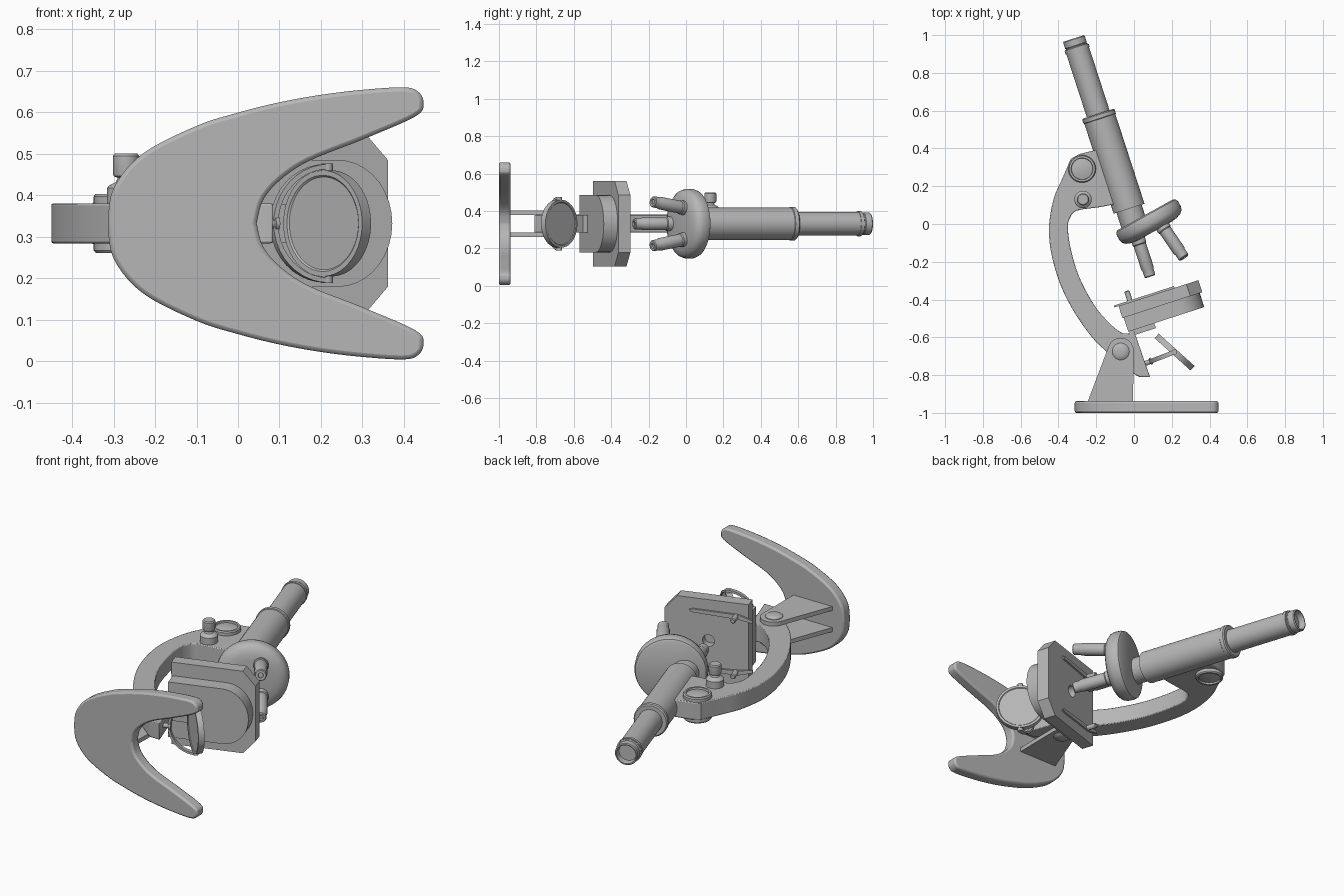
import bpy, bmesh, math
from mathutils import Vector, Matrix

if "Cube" in bpy.data.objects:
    bpy.data.objects.remove(bpy.data.objects["Cube"])

CZ = 0.332                      # symmetry plane height
TILT = math.radians(18)         # lean of the tube
GREY = bpy.data.materials.new("grey metal")
GREY.diffuse_color = (0.47, 0.47, 0.47, 1)
GREY.use_nodes = True
GREY.node_tree.nodes["Principled BSDF"].inputs["Base Color"].default_value = GREY.diffuse_color


def frame(a, b, c, o):
    """Matrix whose columns are the three axes and the origin."""
    return Matrix((a, b, c)).transposed().to_4x4() if o is None else \
        Matrix.Translation(o) @ Matrix((a, b, c)).transposed().to_4x4()


def finish(name, bm, M, bevel=0):
    bmesh.ops.transform(bm, matrix=M, verts=bm.verts)
    bmesh.ops.recalc_face_normals(bm, faces=bm.faces)
    me = bpy.data.meshes.new(name)
    bm.to_mesh(me)
    bm.free()
    me.materials.append(GREY)
    ob = bpy.data.objects.new(name, me)
    bpy.context.collection.objects.link(ob)
    if bevel:
        m = ob.modifiers.new("bevel", 'BEVEL')
        m.width, m.segments, m.angle_limit = bevel, 2, math.radians(40)
    return ob


def prism(name, pts, h0, h1, M, bevel=0):
    bm = bmesh.new()
    f = bm.faces.new([bm.verts.new((a, b, h0)) for a, b in pts])
    r = bmesh.ops.extrude_face_region(bm, geom=[f])
    vs = [v for v in r['geom'] if isinstance(v, bmesh.types.BMVert)]
    bmesh.ops.translate(bm, verts=vs, vec=(0, 0, h1 - h0))
    return finish(name, bm, M, bevel)


def lathe(name, prof, origin, axis, n=40):
    """Revolve (radius, height) points about an axis."""
    bm = bmesh.new()
    rings = []
    for r, h in prof:
        if r == 0:
            rings.append([bm.verts.new((0, 0, h))] * n)
        else:
            rings.append([bm.verts.new((r * math.cos(k * math.tau / n),
                                        r * math.sin(k * math.tau / n), h)) for k in range(n)])
    for A, B in zip(rings, rings[1:]):
        for k in range(n):
            q = list(dict.fromkeys((A[k], A[(k + 1) % n], B[(k + 1) % n], B[k])))
            bm.faces.new(q)
    q = Vector((0, 0, 1)).rotation_difference(Vector(axis).normalized())
    return finish(name, bm, Matrix.Translation(origin) @ q.to_matrix().to_4x4())


def smooth(pts, n=5):
    """Open curve through the points."""
    out = []
    P = [Vector(p) for p in [pts[0]] + pts + [pts[-1]]]
    for i in range(1, len(P) - 2):
        a, b, c, d = P[i - 1:i + 3]
        for k in range(n):
            t = k / n
            out.append(0.5 * (2 * b + (c - a) * t + (2 * a - 5 * b + 4 * c - d) * t * t
                              + (3 * b - a - 3 * c + d) * t ** 3))
    return [tuple(p) for p in out] + [tuple(pts[-1])]


SIDE = frame((1, 0, 0), (0, 1, 0), (0, 0, 1), (0, 0, CZ))
FLOOR = frame((1, 0, 0), (0, 0, 1), (0, 1, 0), (0, 0, CZ))
S, C = math.sin(TILT), math.cos(TILT)
UP = Vector((-S, C, 0))
STAGE = frame((C, S, 0), (0, 0, 1), (-S, C, 0), (0, 0, CZ))
MID = Vector((0, 0, CZ))

# horseshoe base
half = smooth([(-0.314, 0), (-0.3, 0.085), (-0.23, 0.168), (-0.1, 0.235), (0, 0.267),
               (0.1, 0.292), (0.2, 0.31), (0.3, 0.322), (0.4, 0.328), (0.435, 0.317),
               (0.447, 0.29), (0.428, 0.258), (0.3, 0.202), (0.17, 0.15), (0.1, 0.103),
               (0.06, 0.055), (0.045, 0)])
base = half + [(x, -z) for x, z in half[-2:0:-1]]
prism("base", base, -1, -0.938, FLOOR, 0.01)

# hinge cheeks with rounded tops
top = [(-0.07 + 0.068 * math.cos(a), -0.67 + 0.068 * math.sin(a))
       for a in [math.radians(d) for d in range(0, 161, 10)]]
for s in (-1, 1):
    prism("hinge_cheek", [(-0.245, -0.94), (-0.005, -0.94)] + top, s * 0.047, s * 0.07, SIDE)
    lathe("hinge_screw", [(0.045, 0), (0.045, 0.073), (0.038, 0.079), (0.02, 0.083), (0, 0.084)],
          MID + Vector((-0.07, -0.675, 0)), (0, 0, s))

# curved arm
outer = smooth([(-0.335, 0.345), (-0.38, 0.24), (-0.42, 0.15), (-0.443, 0.05), (-0.45, -0.05),
                (-0.435, -0.17), (-0.39, -0.32), (-0.32, -0.46), (-0.23, -0.59), (-0.14, -0.68),
                (0.01, -0.8)])
inner = smooth([(0.0, -0.565), (-0.035, -0.58), (-0.07, -0.573), (-0.13, -0.525), (-0.21, -0.43),
                (-0.29, -0.28), (-0.335, -0.13), (-0.35, -0.02), (-0.34, 0.03), (-0.315, 0.065),
                (-0.27, 0.078)])
arm = outer + [(0.03, -0.81), (0.085, -0.81)] + inner + \
    [(-0.19, 0.088), (-0.07, 0.11), (-0.15, 0.4), (-0.21, 0.39), (-0.29, 0.37)]
prism("arm", arm, -0.048, 0.048, SIDE, 0.006)

# focus bosses and knob
for s in (-1, 1):
    lathe("focus_boss", [(0.073, 0), (0.073, 0.065), (0.068, 0.071), (0.058, 0.071), (0.056, 0.062),
                         (0.03, 0.068), (0, 0.07)],
          MID + Vector((-0.275, 0.292, 0)), (0, 0, s))
lathe("fine_knob", [(0.046, 0.03), (0.046, 0.085), (0.04, 0.092), (0.024, 0.1), (0.02, 0.11),
                    (0.03, 0.114), (0.032, 0.12), (0.032, 0.162), (0.027, 0.168), (0, 0.168)],
      MID + Vector((-0.27, 0.13, 0)), (0, 0, 1))

# body tube and eyepiece
lathe("body_tube", [(0, -0.03), (0.07, -0.03), (0.07, 0.085), (0.086, 0.085), (0.086, 0.585),
                    (0.09, 0.588), (0.09, 0.608), (0.084, 0.614), (0, 0.614)], MID, UP)
lathe("eyepiece", [(0, 0.6), (0.063, 0.6), (0.063, 0.985), (0.057, 0.988), (0.057, 0.992),
                   (0.06, 0.995), (0.06, 1.028), (0.056, 1.033), (0.051, 1.033),
                   (0.047, 1.0), (0, 1.0)], MID, UP)
lathe("eyepiece_ring", [(0.05, 0.965), (0.067, 0.965), (0.067, 0.982), (0.05, 0.982)], MID, UP)

# revolving nosepiece with three objectives
a = math.radians(29)
down = Vector((math.sin(a), -math.cos(a), 0))
side = Vector((math.cos(a), math.sin(a), 0))
hub = MID + Vector((0.082, 0.01, 0))
lathe("nosepiece", [(0, -0.045), (0.168, -0.045), (0.18, -0.038), (0.186, -0.022), (0.186, 0.008),
                    (0.18, 0.026), (0.165, 0.04), (0.14, 0.05), (0.105, 0.055), (0, 0.055)],
      hub, down, 56)
for az in (180, 60, -60):
    r = math.radians(az)
    radial = side * math.cos(r) + Vector((0, 0, math.sin(r)))
    d = down * math.cos(math.radians(11)) + radial * math.sin(math.radians(11))
    lathe("objective", [(0, -0.04), (0.038, -0.04), (0.038, 0.02), (0.034, 0.025), (0.034, 0.155),
                        (0.03, 0.165), (0.03, 0.198), (0.026, 0.203), (0.014, 0.203),
                        (0.012, 0.195), (0, 0.195)], hub + down * 0.055 + radial * 0.098, d, 24)

# stage plate with a hole, and the rounded block beneath
plate = prism("stage_plate", [(-0.212, -0.228), (0.165, -0.228), (0.232, -0.153), (0.232, 0.153),
                              (0.165, 0.228), (-0.212, 0.228)], -0.455, -0.388, STAGE)
cutter = lathe("hole_cutter", [(0, -0.43), (0.032, -0.43), (0.032, -0.3), (0, -0.3)], MID, UP)
cutter.hide_render = True
cutter.hide_set(True)
m = plate.modifiers.new("hole", 'BOOLEAN')
m.object, m.solver = cutter, 'EXACT'
arc = [(0.08 + 0.138 * math.cos(t), 0.153 * math.sin(t))
       for t in [math.radians(d) for d in range(-90, 91, 10)]]
prism("stage_block", [(-0.205, -0.153)] + arc + [(-0.205, 0.153)], -0.533, -0.455, STAGE)
prism("stage_bracket", [(-0.2, -0.047), (-0.06, -0.047), (-0.06, 0.047), (-0.2, 0.047)],
      -0.56, -0.5, STAGE)

# slide clips and posts
for s in (-1, 1):
    prism("slide_clip", [(-0.235, s * 0.13), (-0.16, s * 0.142), (0.09, s * 0.152), (0.1, s * 0.164),
                         (0.08, s * 0.17), (-0.16, s * 0.168), (-0.235, s * 0.145)],
          -0.388, -0.378, STAGE)
    lathe("clip_post", [(0.014, -0.39), (0.014, -0.33), (0.01, -0.325), (0, -0.325)],
          MID + Vector((C, S, 0)) * -0.146 + Vector((0, 0, s * 0.155)), UP, 16)

# mirror disc, half-ring fork and stem
hinge = MID + Vector((0.215, -0.678, 0))
b = math.radians(42)
lathe("mirror", [(0, -0.012), (0.112, -0.012), (0.116, -0.016), (0.128, -0.016), (0.128, 0.016),
                 (0.116, 0.016), (0.112, 0.012), (0, 0.012)], hinge, (math.sin(b), math.cos(b), 0), 48)
ring = [math.radians(d) for d in range(90, 271, 9)]
fork = [(0.143 * math.cos(t), 0.143 * math.sin(t)) for t in ring] + \
       [(0.131 * math.cos(t), 0.131 * math.sin(t)) for t in reversed(ring)]
stem = Vector((0.93, 0.36, 0)).normalized()
prism("mirror_fork", fork, -0.012, 0.012,
      frame(stem, (0, 0, 1), (-stem.y, stem.x, 0), hinge))
lathe("mirror_stem", [(0, -0.19), (0.013, -0.19), (0.013, -0.14), (0.018, -0.138), (0.018, -0.128), (0, -0.128)],
      hinge, stem, 16)
for s in (-1, 1):
    lathe("mirror_pin", [(0, 0.12), (0.014, 0.12), (0.014, 0.144), (0, 0.144)], hinge, (0, 0, s), 16)

# smooth round parts, keep edges crisp
bpy.ops.object.select_all(action='DESELECT')
for ob in bpy.context.scene.objects:
    if not ob.hide_render:
        ob.select_set(True)
        bpy.context.view_layer.objects.active = ob
bpy.ops.object.shade_smooth_by_angle(angle=math.radians(32))
